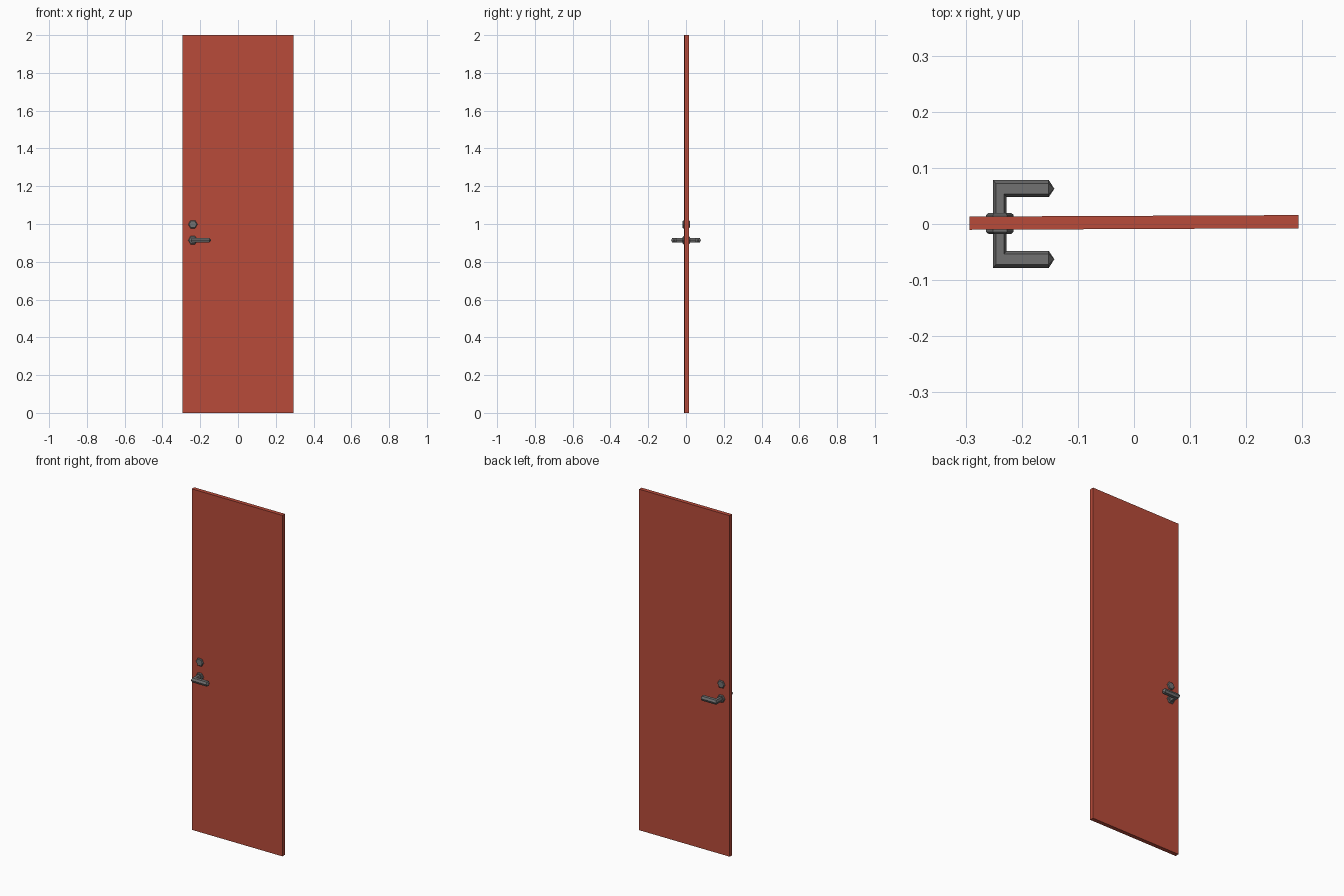
import bpy, bmesh, math
from mathutils import Matrix

if "Cube" in bpy.data.objects:
    bpy.data.objects.remove(bpy.data.objects["Cube"])

def material(name, rgb):
    m = bpy.data.materials.new(name)
    m.diffuse_color = (*rgb, 1)
    m.use_nodes = True
    m.node_tree.nodes["Principled BSDF"].inputs["Base Color"].default_value = m.diffuse_color
    return m

red = material("red paint", (0.48, 0.07, 0.042))
grey = material("grey metal", (0.165, 0.165, 0.165))

def finish(name, bm, mat):
    bmesh.ops.recalc_face_normals(bm, faces=bm.faces)
    me = bpy.data.meshes.new(name)
    bm.to_mesh(me)
    bm.free()
    me.materials.append(mat)
    ob = bpy.data.objects.new(name, me)
    bpy.context.collection.objects.link(ob)
    return ob

def loft(bm, rings, tip=None):
    """Skin closed rings; the last one may end in a point."""
    rows = [[bm.verts.new(p) for p in r] for r in rings]
    n = len(rows[0])
    for a, b in zip(rows, rows[1:]):
        for i in range(n):
            j = (i + 1) % n
            bm.faces.new((a[i], a[j], b[j], b[i]))
    bm.faces.new(rows[0])
    if tip:
        t = bm.verts.new(tip)
        for i in range(n):
            bm.faces.new((rows[-1][i], rows[-1][(i + 1) % n], t))
    else:
        bm.faces.new(rows[-1])

# Door panel, very slightly ajar
bm = bmesh.new()
bmesh.ops.create_cube(bm, size=1)
bmesh.ops.scale(bm, vec=(0.586, 0.0235, 2.0), verts=bm.verts)
door = finish("door_panel", bm, red)
door.matrix_world = Matrix.Translation((0, 0.0028, 1.0)) @ Matrix.Rotation(0.0045, 4, 'Z')

HX, HZ, LZ, CY = -0.239, 0.914, 0.998, 0.001

# Hexagonal chamfered plates passing through the door
def hex_plate(name, z):
    bm = bmesh.new()
    rings = []
    for y, r in ((-0.019, 0.02), (-0.015, 0.0245), (0.015, 0.0245), (0.019, 0.02)):
        rings.append([(HX + r * math.cos(k * math.pi / 3), CY + y,
                       z + r * math.sin(k * math.pi / 3)) for k in range(6)])
    loft(bm, rings)
    finish(name, bm, grey)

hex_plate("handle_rose", HZ)
hex_plate("lock_cylinder", LZ)

# Lever handles: hexagonal section, mitred corner, pointed end
section = [(-1, 0), (-0.6, 1), (0.6, 1), (1, 0), (0.6, -1), (-0.6, -1)]
for name, s in (("front_lever", -1), ("back_lever", 1)):
    bm = bmesh.new()
    neck = [(HX + u * 0.012, s * 0.012, HZ + v * 0.013) for u, v in section]
    mitre = [(HX + u * 0.012, s * (0.063 - u * 0.0152), HZ + v * 0.013) for u, v in section]
    end = [(-0.152, s * (0.063 - u * 0.0152), HZ + v * 0.013) for u, v in section]
    loft(bm, [neck, mitre, end], (-0.142, s * 0.063, HZ))
    finish(name, bm, grey)
